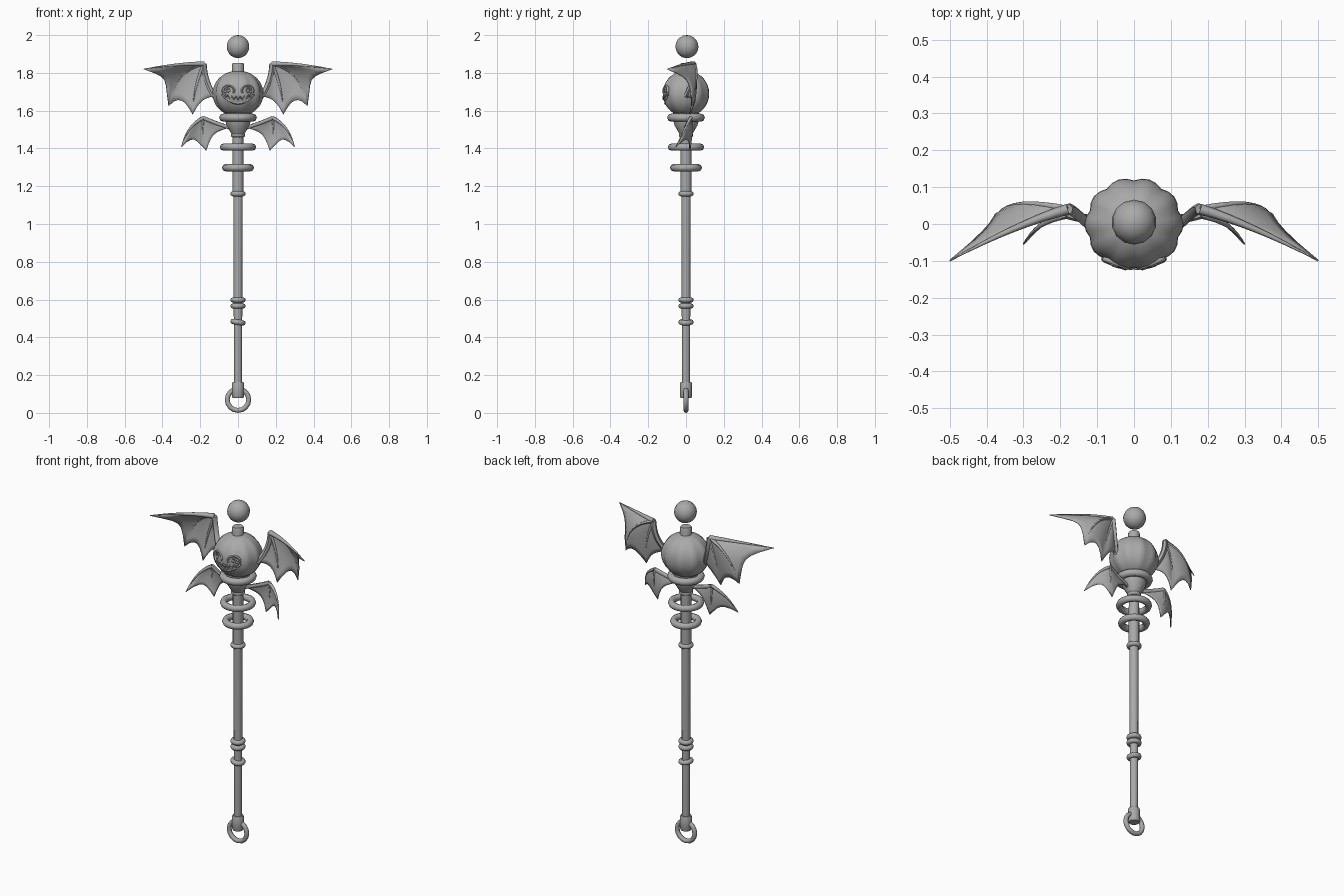
import bpy, bmesh, math
from mathutils import Vector

cube = bpy.data.objects.get("Cube")
if cube:
    bpy.data.objects.remove(cube, do_unlink=True)

grey = bpy.data.materials.new("plain grey")
grey.use_nodes = True
grey.diffuse_color = (0.4, 0.4, 0.4, 1)
grey.node_tree.nodes["Principled BSDF"].inputs["Base Color"].default_value = (0.4, 0.4, 0.4, 1)


def finish(ob, name, angle=50):
    ob.name = name
    ob.data.materials.clear()
    ob.data.materials.append(grey)
    bpy.ops.object.select_all(action='DESELECT')
    ob.select_set(True)
    bpy.context.view_layer.objects.active = ob
    bpy.ops.object.shade_smooth_by_angle(angle=math.radians(angle))
    return ob


def from_bmesh(name, bm, angle=50):
    bmesh.ops.recalc_face_normals(bm, faces=bm.faces[:])
    me = bpy.data.meshes.new(name)
    bm.to_mesh(me)
    bm.free()
    ob = bpy.data.objects.new(name, me)
    bpy.context.collection.objects.link(ob)
    return finish(ob, name, angle)


def lathe(name, profile, segs=12):
    """Turn a (radius, height) profile around the z axis, capped at both ends."""
    bm = bmesh.new()
    rings = [[bm.verts.new((r * math.cos(math.tau * i / segs), r * math.sin(math.tau * i / segs), z))
              for i in range(segs)] for r, z in profile]
    for low, high in zip(rings, rings[1:]):
        for i in range(segs):
            j = (i + 1) % segs
            bm.faces.new((low[i], low[j], high[j], high[i]))
    bm.faces.new(rings[0])
    bm.faces.new(rings[-1])
    return from_bmesh(name, bm)


def ring(name, z, outer, tube, rot=(0, 0, 0), segs=20, sides=8):
    bpy.ops.mesh.primitive_torus_add(major_radius=outer - tube, minor_radius=tube, location=(0, 0, z),
                                     rotation=rot, major_segments=segs, minor_segments=sides)
    return finish(bpy.context.object, name, 80)


def tube(name, points, radii, cyclic=False):
    """Sweep a round section along points, with a radius at each one."""
    cu = bpy.data.curves.new(name, 'CURVE')
    cu.dimensions = '3D'
    cu.bevel_depth = 1
    cu.bevel_resolution = 1
    cu.use_fill_caps = True
    sp = cu.splines.new('POLY')
    sp.points.add(len(points) - 1)
    sp.use_cyclic_u = cyclic
    for p, co, r in zip(sp.points, points, radii):
        p.co = (*co, 1)
        p.radius = r
    ob = bpy.data.objects.new(name, cu)
    bpy.context.collection.objects.link(ob)
    bpy.ops.object.select_all(action='DESELECT')
    ob.select_set(True)
    bpy.context.view_layer.objects.active = ob
    bpy.ops.object.convert(target='MESH')
    return finish(bpy.context.object, name, 60)


def mirror(ob):
    ob.modifiers.new("both_sides", 'MIRROR').use_axis[0] = True


def along(points, s):
    """Point at fraction s of a smooth quadratic through start, middle and end."""
    a, m, b = (Vector(p) for p in points)
    c = 2 * m - (a + b) / 2
    return a * (1 - s) ** 2 + c * 2 * s * (1 - s) + b * s * s


def wing(name, bones, thick, scallops):
    """Bones share the elbow; the membrane is lofted between neighbours."""
    steps, across = 8, 6
    for n, bone in enumerate(bones):
        arm = n == len(bones) - 1
        pts = [along(bone, i / steps) for i in range(steps + 1)]
        radii = [thick * (1 if arm else 1 - 0.9 * i / steps) * (1 if n in (0, len(bones) - 1) else 0.65)
                 for i in range(steps + 1)]
        mirror(tube(f"{name}_{'arm' if arm else 'finger'}_{n + 1}", pts, radii))
    bm = bmesh.new()
    for a, b, dip in zip(bones, bones[1:], scallops):
        grid = []
        for i in range(steps + 1):
            row = []
            for j in range(across + 1):
                t = j / across
                hump = 4 * t * (1 - t)
                s = i / steps * (1 - dip * hump)
                p = along(a, s).lerp(along(b, s), t)
                p.y += 0.1 * thick * hump * i
                row.append(bm.verts.new(p))
            grid.append(row)
        for r, q in zip(grid, grid[1:]):
            for j in range(across):
                bm.faces.new((r[j], r[j + 1], q[j + 1], q[j]))
    bmesh.ops.remove_doubles(bm, verts=bm.verts[:], dist=0.0005)
    ob = from_bmesh(name + "_membrane", bm, 60)
    solid = ob.modifiers.new("thickness", 'SOLIDIFY')
    solid.thickness = 0.005
    solid.offset = 0
    mirror(ob)


# Shaft, collars and end cap
lathe("lower_shaft", [(0.021, 0.12), (0.025, 1.16)])
lathe("upper_shaft", [(0.029, 1.15), (0.028, 1.48)])
lathe("end_cap", [(0.028, 0.08), (0.032, 0.088), (0.032, 0.156), (0.028, 0.164)])
for i, (z, tilt) in enumerate([(1.16, 0), (0.598, 0), (0.566, 0), (0.48, 0.15)]):
    ring(f"shaft_collar_{i + 1}", z, 0.041, 0.014, (0, tilt, 0), 16)
ring("hanging_ring", 0.07, 0.07, 0.013, (math.pi / 2, 0, 0), 16)

# Floating hoops, neck cup and its collar
ring("lower_hoop", 1.298, 0.085, 0.019)
ring("upper_hoop", 1.407, 0.096, 0.019)
ring("neck_hoop", 1.563, 0.1, 0.021)
lathe("neck_cup", [(0.034, 1.475), (0.042, 1.49), (0.06, 1.52), (0.068, 1.55), (0.07, 1.59)], 16)
ring("neck_collar", 1.47, 0.038, 0.011, segs=16)

# Ribbed pumpkin head
bm = bmesh.new()
bmesh.ops.create_uvsphere(bm, u_segments=40, v_segments=18, radius=1)
for v in bm.verts:
    a = math.atan2(v.co.y, v.co.x)
    flat = math.hypot(v.co.x, v.co.y)
    rib = 1 - 0.07 * flat * (1 - abs(math.cos(5 * a)))
    v.co = (v.co.x * 0.135 * rib, v.co.y * 0.127 * rib, 1.69 + v.co.z * 0.122)
from_bmesh("pumpkin_head", bm, 60)
lathe("pumpkin_stem", [(0.036, 1.79), (0.031, 1.81), (0.032, 1.845), (0.028, 1.853)], 10)

# Orb floating above the stem
bpy.ops.mesh.primitive_uv_sphere_add(segments=14, ring_count=10, radius=0.061, location=(0, 0.005, 1.939))
finish(bpy.context.object, "top_orb", 60)


# Raised face laid on the front of the head
def on_head(x, z):
    d = 1 - (x / 0.135) ** 2 - ((z - 1.69) / 0.122) ** 2
    return (x, -0.121 * math.sqrt(max(d, 0)), z)


eye = [on_head(0.05 + 0.03 * math.cos(a), 1.705 + 0.025 * math.sin(a))
       for a in (math.pi * i / 10 for i in range(-1, 12))]
mirror(tube("eye_rim", eye, [0.007] * len(eye), True))
pupil = [on_head(0.05 + 0.009 * math.cos(a), 1.708 + 0.009 * math.sin(a))
         for a in (math.tau * i / 8 for i in range(8))]
mirror(tube("pupil", pupil, [0.006] * 8, True))
top_lip = [on_head(0.0106 * i, 1.667 + 0.00035 * i * i + (0.007 if i % 2 else -0.007)) for i in range(-8, 9)]
low_lip = [on_head(0.0106 * i, 1.638 + 0.0008 * i * i) for i in range(8, -9, -1)]
tube("zigzag_lip", top_lip, [0.006] * 17)
tube("lower_lip", low_lip, [0.006] * 17)

# Large wings on the head
elbow = (0.18, 0.04, 1.848)
wing("upper_wing", [
    [elbow, (0.33, -0.015, 1.842), (0.5, -0.1, 1.82)],
    [elbow, (0.305, 0.055, 1.775), (0.367, 0.03, 1.625)],
    [elbow, (0.225, 0.04, 1.715), (0.24, 0.02, 1.58)],
    [elbow, (0.165, 0.035, 1.76), (0.125, 0, 1.675)],
], 0.015, [0.2, 0.16, 0.12])

# Small wings on the neck
elbow = (0.183, 0.025, 1.562)
wing("lower_wing", [
    [elbow, (0.255, -0.005, 1.505), (0.3, -0.055, 1.408)],
    [elbow, (0.185, 0.03, 1.475), (0.168, 0.02, 1.388)],
    [elbow, (0.125, 0.012, 1.538), (0.045, 0, 1.51)],
], 0.011, [0.25, 0.2])
